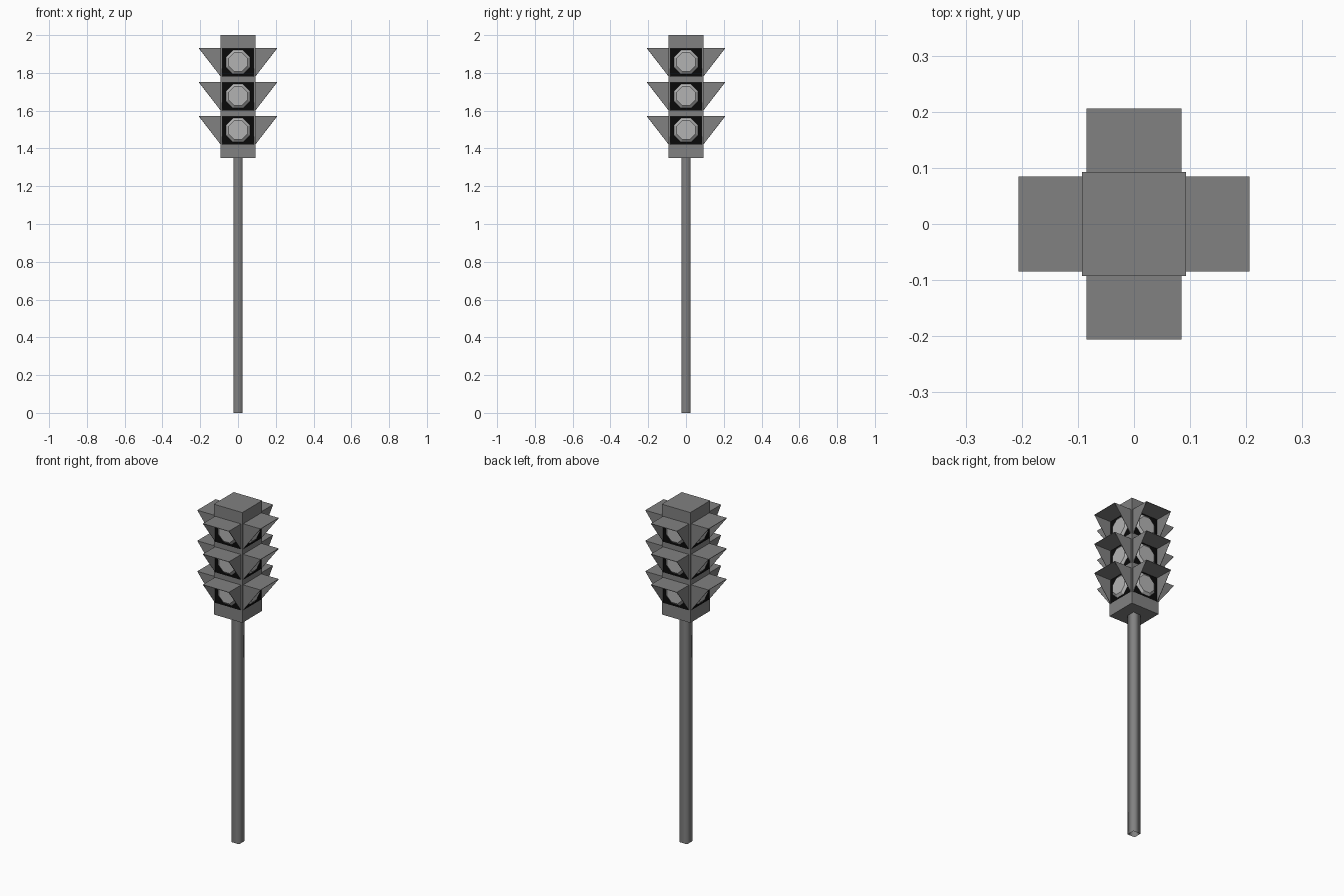
import bpy, bmesh, math
from mathutils import Matrix, Vector

if "Cube" in bpy.data.objects:
    bpy.data.objects.remove(bpy.data.objects["Cube"])


def material(name, v):
    m = bpy.data.materials.new(name)
    m.diffuse_color = (v, v, v, 1)
    m.use_nodes = True
    m.node_tree.nodes["Principled BSDF"].inputs["Base Color"].default_value = m.diffuse_color
    return m


GREY = material("housing grey", 0.22)
BLACK = material("panel black", 0.003)
LENS = material("lens light grey", 0.45)


def build(name, verts, faces, mat, turn=0.0):
    me = bpy.data.meshes.new(name)
    me.from_pydata(verts, [], faces)
    me.transform(Matrix.Rotation(turn, 4, 'Z'))
    me.materials.append(mat)
    ob = bpy.data.objects.new(name, me)
    bpy.context.collection.objects.link(ob)
    return ob


def box(name, h, z0, z1, mat, caps=True):
    v = [(x, y, z) for z in (z0, z1) for x, y in ((-h, -h), (h, -h), (h, h), (-h, h))]
    f = [(i, (i + 1) % 4, (i + 1) % 4 + 4, i + 4) for i in range(4)]
    if caps:
        f += [(3, 2, 1, 0), (4, 5, 6, 7)]
    return build(name, v, f, mat)


B = 0.093   # housing half width

# Square, softly shaded pole and the lamp housing
pole = box("pole", 0.024, 0, 1.35, GREY, caps=False)
pole.data.polygons.foreach_set("use_smooth", [True] * 4)
box("housing", B, 1.35, 2.0, GREY)

for side in range(4):
    turn = side * math.pi / 2
    for zc in (1.857, 1.677, 1.497):
        top, bot, w = zc + 0.074, zc - 0.075, 0.085
        # Visor: sloping-sided hood, open at front and below
        hood = build("visor", [(-w, -B, top), (w, -B, top), (w, -0.206, top), (-w, -0.206, top),
                               (-w, -B, bot), (w, -B, bot)],
                     [(0, 3, 2, 1), (0, 4, 3), (1, 2, 5)], GREY, turn)
        sol = hood.modifiers.new("thickness", 'SOLIDIFY')
        sol.thickness = 0.003
        sol.offset = -1
        # Black backing panel
        p, y = 0.082, -B - 0.002
        build("lamp_panel", [(-p, y, bot), (p, y, bot), (p, y, top - 0.003), (-p, y, top - 0.003)],
              [(0, 1, 2, 3)], BLACK, turn)
        # Eight-sided shallow lens
        v = []
        for r, d in ((0.069, 0.002), (0.054, 0.014)):
            for i in range(8):
                a = (i + 0.5) * math.pi / 4
                v.append((r * math.cos(a), -B - d, zc + r * math.sin(a)))
        f = [(i, (i + 1) % 8, (i + 1) % 8 + 8, i + 8) for i in range(8)]
        f.append(tuple(range(8, 16)))
        build("lens", v, f, LENS, turn)
